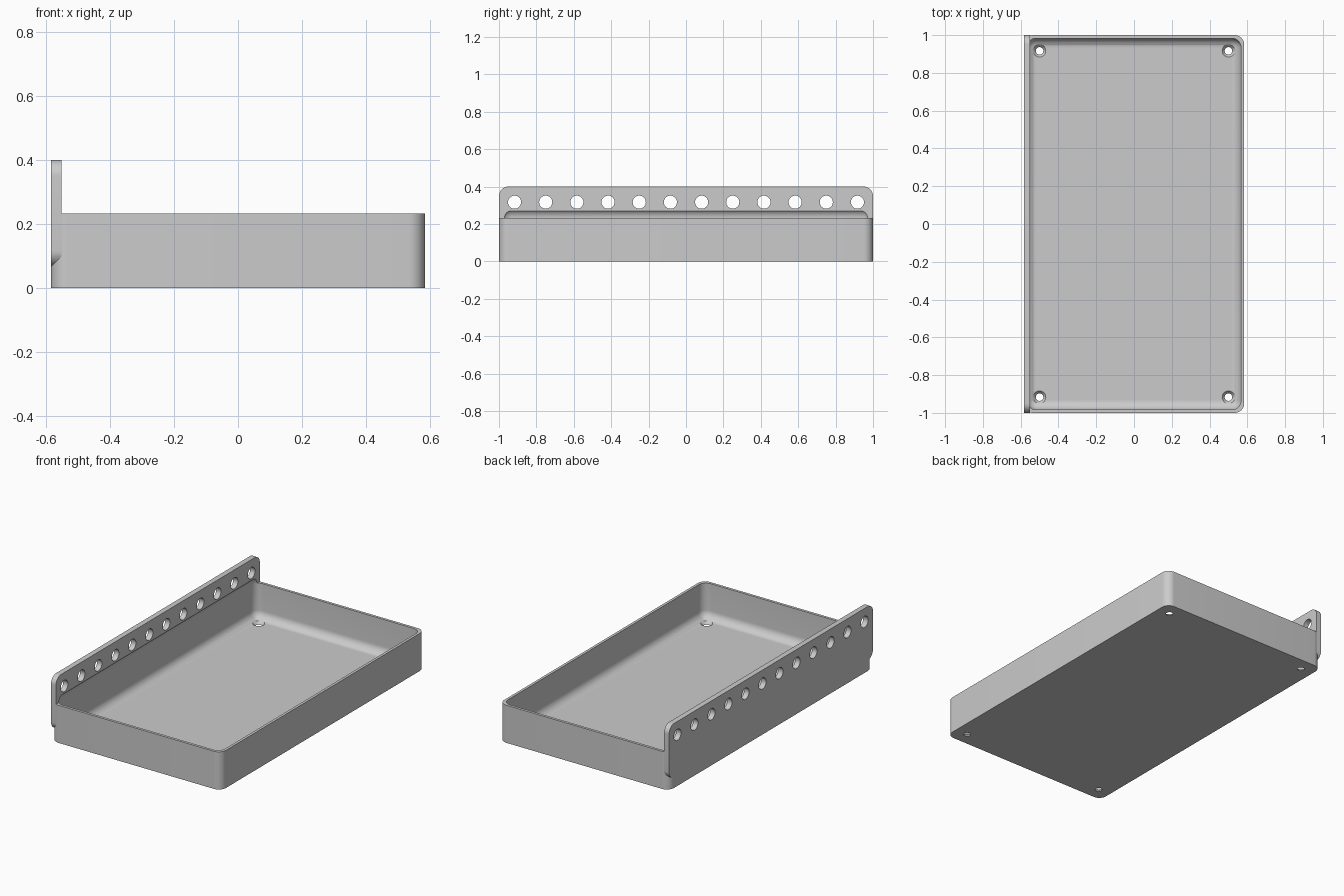
import bpy, bmesh
from math import pi
from mathutils import Matrix, Vector

cube = bpy.data.objects.get("Cube")
if cube:
    bpy.data.objects.remove(cube, do_unlink=True)

U = 1 / 60                      # wall thickness
HALF_X, HALF_Y = 35 * U, 1.0
RIM, PLATE_TOP, PLATE_BOTTOM = 14 * U, 24 * U, 4 * U
R = 3 * U                       # common corner radius

grey = bpy.data.materials.new("plain_grey")
grey.use_nodes = True
colour = (0.6, 0.6, 0.6, 1)
grey.diffuse_color = colour
grey.node_tree.nodes["Principled BSDF"].inputs["Base Color"].default_value = colour


def add_object(name, bm):
    mesh = bpy.data.meshes.new(name)
    bm.to_mesh(mesh)
    bm.free()
    mesh.materials.append(grey)
    ob = bpy.data.objects.new(name, mesh)
    bpy.context.collection.objects.link(ob)
    return ob


def rounded_box(name, low, high, axis=None):
    """Box with rounded edges, only those along one axis if it is given."""
    low, high = Vector(low), Vector(high)
    bm = bmesh.new()
    bmesh.ops.create_cube(bm, size=1)
    for v in bm.verts:
        v.co = Vector((l + (h - l) * (c + 0.5)) for l, h, c in zip(low, high, v.co))
    edges = [e for e in bm.edges if axis is None
             or abs((e.verts[0].co - e.verts[1].co)[axis]) > 1e-6]
    bmesh.ops.bevel(bm, geom=edges, offset=R, offset_type='OFFSET',
                    segments=10, profile=0.5, affect='EDGES')
    return add_object(name, bm)


def round_cutters(name, centres, r1, r2, depth, turn):
    bm = bmesh.new()
    for c in centres:
        bmesh.ops.create_cone(bm, cap_ends=True, segments=32, radius1=r1, radius2=r2,
                              depth=depth, matrix=Matrix.Translation(c) @ turn)
    return add_object(name, bm)


def combine(target, other, operation):
    mod = target.modifiers.new(other.name, 'BOOLEAN')
    mod.object, mod.operation, mod.solver = other, operation, 'EXACT'
    bpy.context.view_layer.objects.active = target
    bpy.ops.object.modifier_apply(modifier=mod.name)
    bpy.data.objects.remove(other, do_unlink=True)


# Tray block and the tall mounting plate on its right side
tray = rounded_box("tray_with_mounting_plate",
                   (-HALF_X, -HALF_Y, 0), (HALF_X, HALF_Y, RIM), axis=2)
plate = rounded_box("mounting_plate", (-HALF_X, -HALF_Y, PLATE_BOTTOM),
                    (-HALF_X + 2 * U, HALF_Y, PLATE_TOP), axis=0)
combine(tray, plate, 'UNION')

# Hollow with rounded floor, running a little up into the plate
cavity = rounded_box("cavity_cutter", (U - HALF_X, U - HALF_Y, U),
                     (HALF_X - U, HALF_Y - U, RIM + R))
combine(tray, cavity, 'DIFFERENCE')

# Row of holes through the plate
row = [(U - HALF_X, (i - 5.5) * 10 * U, PLATE_TOP - 5 * U) for i in range(12)]
combine(tray, round_cutters("plate_hole_cutter", row, 0.035, 0.035, 6 * U,
                            Matrix.Rotation(pi / 2, 4, 'Y')), 'DIFFERENCE')

# Countersunk screw holes in the floor corners
corners = [(x * 30 * U, y * 55 * U, U / 2) for x in (-1, 1) for y in (-1, 1)]
combine(tray, round_cutters("screw_hole_cutter", corners, 0.007, 0.046, 3 * U,
                            Matrix.Identity(4)), 'DIFFERENCE')

bpy.ops.object.select_all(action='DESELECT')
tray.select_set(True)
bpy.context.view_layer.objects.active = tray
bpy.ops.object.shade_smooth_by_angle(angle=pi / 6)
